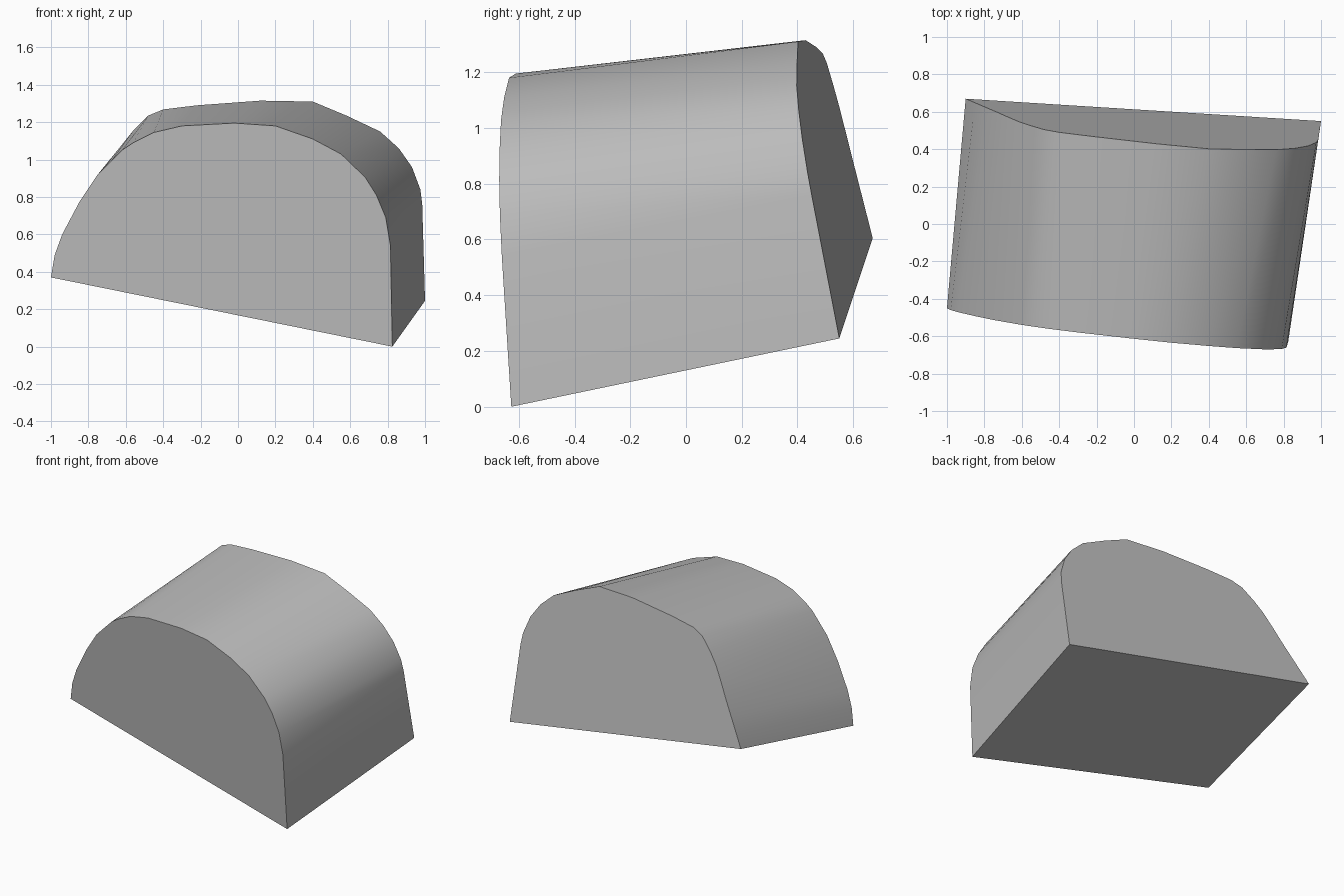
import bpy, bmesh, math

if "Cube" in bpy.data.objects:
    bpy.data.objects.remove(bpy.data.objects["Cube"])

# Arch outlines as (x, z), running from the left foot over the top to the right foot
FRONT = [(-1, .37), (-.98, .49), (-.94, .60), (-.85, .77), (-.75, .92), (-.68, .99),
         (-.62, 1.05), (-.56, 1.09), (-.45, 1.145), (-.30, 1.18), (-.02, 1.195),
         (.20, 1.18), (.40, 1.11), (.55, 1.03), (.68, .905), (.74, .81),
         (.79, .69), (.815, .54), (.825, 0)]
BACK = [(-.90, .605), (-.85, .69), (-.79, .79), (-.73, .89), (-.68, .98), (-.62, 1.08),
        (-.56, 1.155), (-.48, 1.235), (-.40, 1.268), (-.22, 1.29), (.12, 1.315),
        (.40, 1.31), (.58, 1.235), (.76, 1.15), (.86, 1.06), (.93, .96),
        (.975, .84), (.985, .76), (1, .245)]


def arch(bm, outline, a, b, c):
    """Place an outline on the slanted plane y = a + b*x + c*z."""
    return [bm.verts.new((x, a + b * x + c * z, z)) for x, z in outline]


bm = bmesh.new()
front = arch(bm, FRONT, -.536, -.110, -.065)
back = arch(bm, BACK, .698, -.100, -.1955)

# End caps, curved shell, and base
bm.faces.new(front)
bm.faces.new(back[::-1])
n = len(front)
for i in range(n):
    j = (i + 1) % n
    bm.faces.new((front[i], back[i], back[j], front[j]))
bmesh.ops.recalc_face_normals(bm, faces=bm.faces)

mesh = bpy.data.meshes.new("arched_block")
bm.to_mesh(mesh)
bm.free()
block = bpy.data.objects.new("arched_block", mesh)
bpy.context.collection.objects.link(block)

# Plain grey surface
grey = bpy.data.materials.new("grey")
grey.diffuse_color = (.5, .5, .5, 1)
grey.use_nodes = True
grey.node_tree.nodes["Principled BSDF"].inputs["Base Color"].default_value = grey.diffuse_color
mesh.materials.append(grey)

# Smooth arch with sharp rims
bpy.context.view_layer.objects.active = block
block.select_set(True)
bpy.ops.object.shade_smooth_by_angle(angle=math.radians(30))
